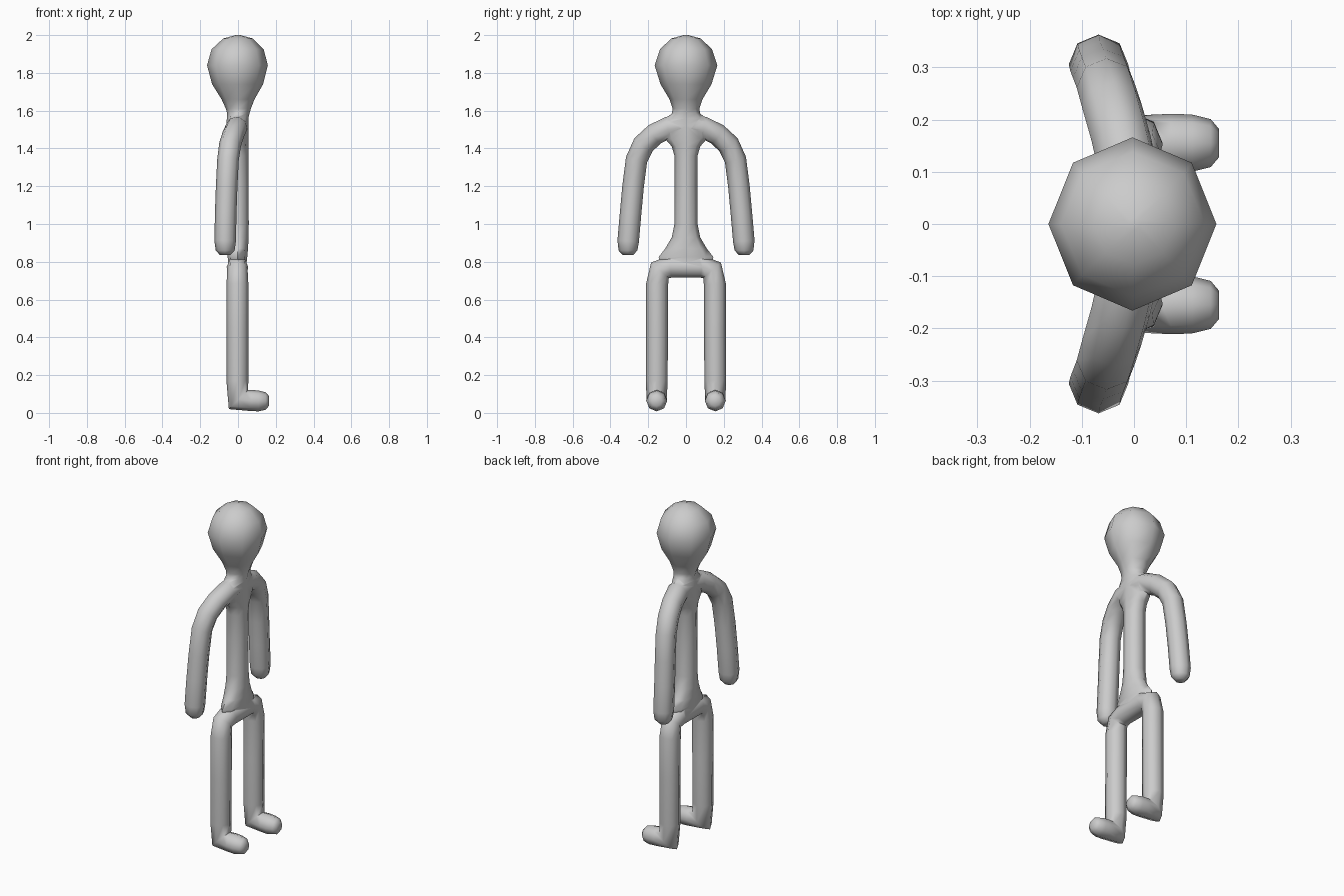
import bpy, bmesh, math
from mathutils import Vector

if "Cube" in bpy.data.objects:
    bpy.data.objects.remove(bpy.data.objects["Cube"])

SIDES = 8
grey = bpy.data.materials.new("plain grey")
grey.diffuse_color = (0.6, 0.6, 0.6, 1)
grey.use_nodes = True
grey.node_tree.nodes["Principled BSDF"].inputs["Base Color"].default_value = grey.diffuse_color


def skin_rings(name, rings):
    """Bridge a list of equal rings into a closed mesh."""
    bm = bmesh.new()
    loops = [[bm.verts.new(p) for p in ring] for ring in rings]
    for a, b in zip(loops, loops[1:]):
        for i in range(SIDES):
            j = (i + 1) % SIDES
            bm.faces.new((a[i], a[j], b[j], b[i]))
    bm.faces.new(loops[0])
    bm.faces.new(loops[-1])
    bmesh.ops.recalc_face_normals(bm, faces=bm.faces)
    mesh = bpy.data.meshes.new(name)
    bm.to_mesh(mesh)
    bm.free()
    mesh.materials.append(grey)
    obj = bpy.data.objects.new(name, mesh)
    bpy.context.collection.objects.link(obj)
    return obj


def limb_pair(name, half):
    """Mitred tube from one tip across the body to the other; half = (x, y, z, r)."""
    path = half + [(x, -y, z, r) for x, y, z, r in reversed(half)]
    pts = [Vector(p[:3]) for p in path]
    dirs = [(b - a).normalized() for a, b in zip(pts, pts[1:])]
    u = dirs[0].orthogonal().normalized()
    v = dirs[0].cross(u)
    offs = [u * math.cos(t) + v * math.sin(t)
            for t in (math.tau * i / SIDES for i in range(SIDES))]
    rings = []
    for i, p in enumerate(pts):
        d = dirs[max(i - 1, 0)]
        n = (d + dirs[min(i, len(dirs) - 1)]).normalized()
        offs = [o - d * (o.dot(n) / d.dot(n)) for o in offs]
        rings.append([p + o * path[i][3] for o in offs])
    return skin_rings(name, rings)


# Head, neck, torso and hips: (z, centre x, radius x, radius y)
profile = [
    (0.765, -0.003, 0.045, 0.13), (0.825, -0.003, 0.052, 0.145),
    (0.87, -0.003, 0.056, 0.11), (0.93, -0.003, 0.059, 0.075),
    (1.0, -0.003, 0.06, 0.061), (1.2, -0.003, 0.059, 0.06),
    (1.36, -0.003, 0.058, 0.061), (1.41, -0.003, 0.059, 0.075),
    (1.45, -0.004, 0.059, 0.11), (1.52, -0.004, 0.059, 0.13),
    (1.56, -0.002, 0.057, 0.105), (1.585, 0.002, 0.059, 0.075),
    (1.61, 0.002, 0.066, 0.071), (1.66, 0.0, 0.087, 0.087),
    (1.74, -0.002, 0.135, 0.135), (1.84, -0.003, 0.161, 0.166),
    (1.925, -0.002, 0.138, 0.138), (1.982, 0, 0.078, 0.078), (2.0, 0, 0.012, 0.012)]
body = skin_rings("body", [
    [(cx + rx * math.cos(math.tau * i / SIDES), ry * math.sin(math.tau * i / SIDES), z)
     for i in range(SIDES)] for z, cx, rx, ry in profile])

# Arms, from rounded hand to the middle of the chest
arms = limb_pair("arms", [
    (-0.068, 0.306, 0.836, 0.028), (-0.068, 0.307, 0.86, 0.05),
    (-0.068, 0.306, 0.91, 0.057), (-0.065, 0.293, 1.06, 0.057),
    (-0.060, 0.280, 1.2, 0.057), (-0.053, 0.262, 1.34, 0.057),
    (-0.042, 0.225, 1.42, 0.058), (-0.025, 0.165, 1.475, 0.058),
    (-0.008, 0.09, 1.512, 0.058), (-0.004, 0.03, 1.518, 0.056)])

# Legs, from rounded toe to the middle of the hips
legs = limb_pair("legs", [
    (0.163, 0.155, 0.063, 0.027), (0.147, 0.155, 0.063, 0.046),
    (0.11, 0.155, 0.063, 0.055), (0.068, 0.155, 0.066, 0.056),
    (0.002, 0.155, 0.07, 0.053), (-0.003, 0.155, 0.17, 0.058),
    (-0.003, 0.154, 0.45, 0.058), (-0.003, 0.153, 0.68, 0.058),
    (-0.003, 0.138, 0.755, 0.054), (-0.003, 0.085, 0.773, 0.057)])

# Fuse everything into one continuous figure
bpy.context.view_layer.objects.active = body
for part in (arms, legs):
    mod = body.modifiers.new("fuse", 'BOOLEAN')
    mod.operation = 'UNION'
    mod.solver = 'EXACT'
    mod.object = part
    bpy.ops.object.modifier_apply(modifier=mod.name)
    bpy.data.objects.remove(part)
body.name = "figure"
body.select_set(True)
bpy.ops.object.shade_smooth_by_angle(angle=math.radians(65))
